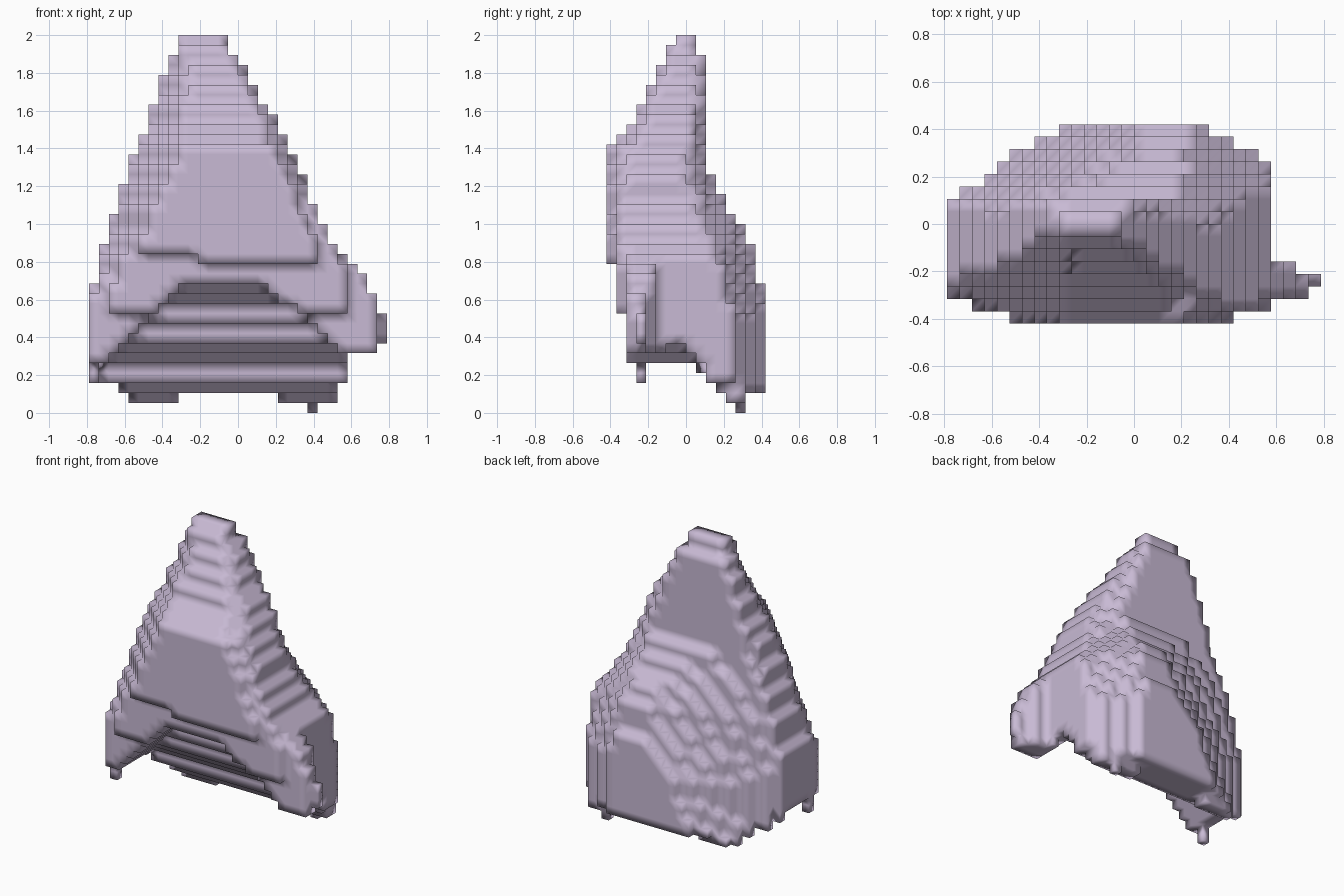
import bpy
import bmesh
from itertools import product

if "Cube" in bpy.data.objects:
    bpy.data.objects.remove(bpy.data.objects["Cube"])

H = 2 / 38                      # voxel size
NX, NY, NZ = 30, 16, 38         # voxel counts

# Body sections: z, xl, xr, yfront, yback, front edge x0 x1, back edge x0 x1,
# left edge y0 y1, right edge y0 y1
SECTIONS = [
    (0.00, -.79, .58, -.31, .42, -.78, .56, -.34, .28, -.30, .10, -.31, .25),
    (0.48, -.79, .58, -.32, .42, -.75, .56, -.12, .28, -.30, .10, -.31, .25),
    (0.60, -.78, .58, -.37, .41, -.66, .54, -.04, .26, -.30, .10, -.34, .22),
    (0.76, -.74, .57, -.39, .37, -.56, .45, .02, .26, -.26, .10, -.34, .18),
    (0.86, -.72, .54, -.42, .35, -.52, .37, .04, .24, -.22, .10, -.33, .15),
    (1.00, -.68, .44, -.42, .28, -.46, .33, .00, .21, -.20, .09, -.34, .10),
    (1.20, -.61, .36, -.42, .15, -.38, .26, -.20, .18, -.18, .07, -.32, .02),
    (1.37, -.55, .30, -.42, .10, -.30, .20, -.48, .17, -.15, .07, -.30, .01),
    (1.60, -.45, .16, -.25, .10, -.28, .09, -.40, .09, -.08, .09, -.20, .03),
    (1.85, -.37, .02, -.12, .10, -.27, -.03, -.34, -.03, -.03, .09, -.09, .04),
    (2.00, -.31, -.10, -.05, .05, -.31, -.10, -.31, -.10, -.05, .05, -.05, .05),
]
ARCH = [(-.74, .17), (-.7, .28), (-.5, .47), (-.3, .69), (.1, .69),
        (.3, .55), (.5, .35), (.8, .33)]                     # front opening
RAMP = [(-.35, .78), (-.28, .69), (-.2, .66), (-.05, .43),
        (.05, .28), (.15, .16), (.25, .06), (.3, 0)]         # sloped underside
FLOOR = [(-.29, .28), (-.27, .16), (-.2, .16), (-.19, .28), (0, .28), (.12, .15), (.25, 0)]
HEM = [(-.79, .17), (-.66, .11), (-.62, .06), (-.33, .06), (-.2, .13), (-.05, .13),
       (.2, .1), (.25, .06), (.36, .05), (.38, 0), (.41, 0), (.44, .05),
       (.52, .07), (.58, .2)]
NUB = [(.33, .73), (.43, .79), (.52, .79), (.56, .74), (.64, .72), (.74, .66), (.86, .56)]


def lerp_table(table, t):
    """Piecewise linear lookup, clamped at the ends."""
    if t <= table[0][0]:
        return table[0][1:]
    for p, q in zip(table, table[1:]):
        if t <= q[0]:
            f = (t - p[0]) / (q[0] - p[0])
            return [a + (b - a) * f for a, b in zip(p[1:], q[1:])]
    return table[-1][1:]


def outline(z):
    xl, xr, yf, yb, a, b, c, d, l0, l1, r0, r1 = lerp_table(SECTIONS, z)
    return [(xl, l0), (a, yf), (b, yf), (xr, r0), (xr, r1), (d, yb), (c, yb), (xl, l1)]


def in_convex(poly, x, y):
    return all((q[0] - p[0]) * (y - p[1]) - (q[1] - p[1]) * (x - p[0]) >= -1e-6
               for p, q in zip(poly, poly[1:] + poly[:1]))


def underside(x, y):
    low = max(lerp_table(HEM, x)[0], lerp_table(FLOOR, y)[0],
              min(lerp_table(ARCH, x)[0], lerp_table(RAMP, y)[0]))
    if y < -.37:
        low = max(low, .84 if x < -.2 else .78)
    if y > .31:
        low = max(low, .1)
    return low


# Fill the voxel grid
solid = set()
for k in range(NZ):
    z = (k + .5) * H
    poly = outline(z)
    tip = lerp_table(NUB, z)[0]
    for i, j in product(range(NX), range(NY)):
        x, y = (i + .5 - NX / 2) * H, (j + .5 - NY / 2) * H
        body = in_convex(poly, x, y) and z > underside(x, y)
        # small pointed flare at the right
        flare = (.33 < z < .86 and .5 < x < tip and -.31 < y
                 and y < -.15 - (x - .6) * .45 and (x < .73 or y > -.26))
        if body or flare:
            solid.add((i, j, k))

# Skin the voxels: one quad wherever a filled cell meets an empty one
bm = bmesh.new()
verts = {}


def vert(key):
    if key not in verts:
        x, y, z = key
        verts[key] = bm.verts.new(((x - NX / 2) * H, (y - NY / 2) * H, z * H))
    return verts[key]


for cell in sorted(solid):
    for axis, side in product(range(3), (0, 1)):
        other = list(cell)
        other[axis] += 2 * side - 1
        if tuple(other) in solid:
            continue
        u, v = (axis + 1) % 3, (axis + 2) % 3
        ring = []
        for s, t in ((0, 0), (1, 0), (1, 1), (0, 1)):
            c = list(cell)
            c[axis] += side
            c[u] += s
            c[v] += t
            ring.append(vert(tuple(c)))
        bm.faces.new(ring if side else ring[::-1])

mesh = bpy.data.meshes.new("hooded_cape")
bm.to_mesh(mesh)
bm.free()
cape = bpy.data.objects.new("hooded_cape", mesh)
bpy.context.collection.objects.link(cape)

# Pale lilac cloth
mat = bpy.data.materials.new("lilac_cloth")
mat.diffuse_color = (.58, .49, .66, 1)
mat.use_nodes = True
mat.node_tree.nodes["Principled BSDF"].inputs["Base Color"].default_value = mat.diffuse_color
mesh.materials.append(mat)

# Soft shading over the steps
mesh.polygons.foreach_set("use_smooth", [True] * len(mesh.polygons))
